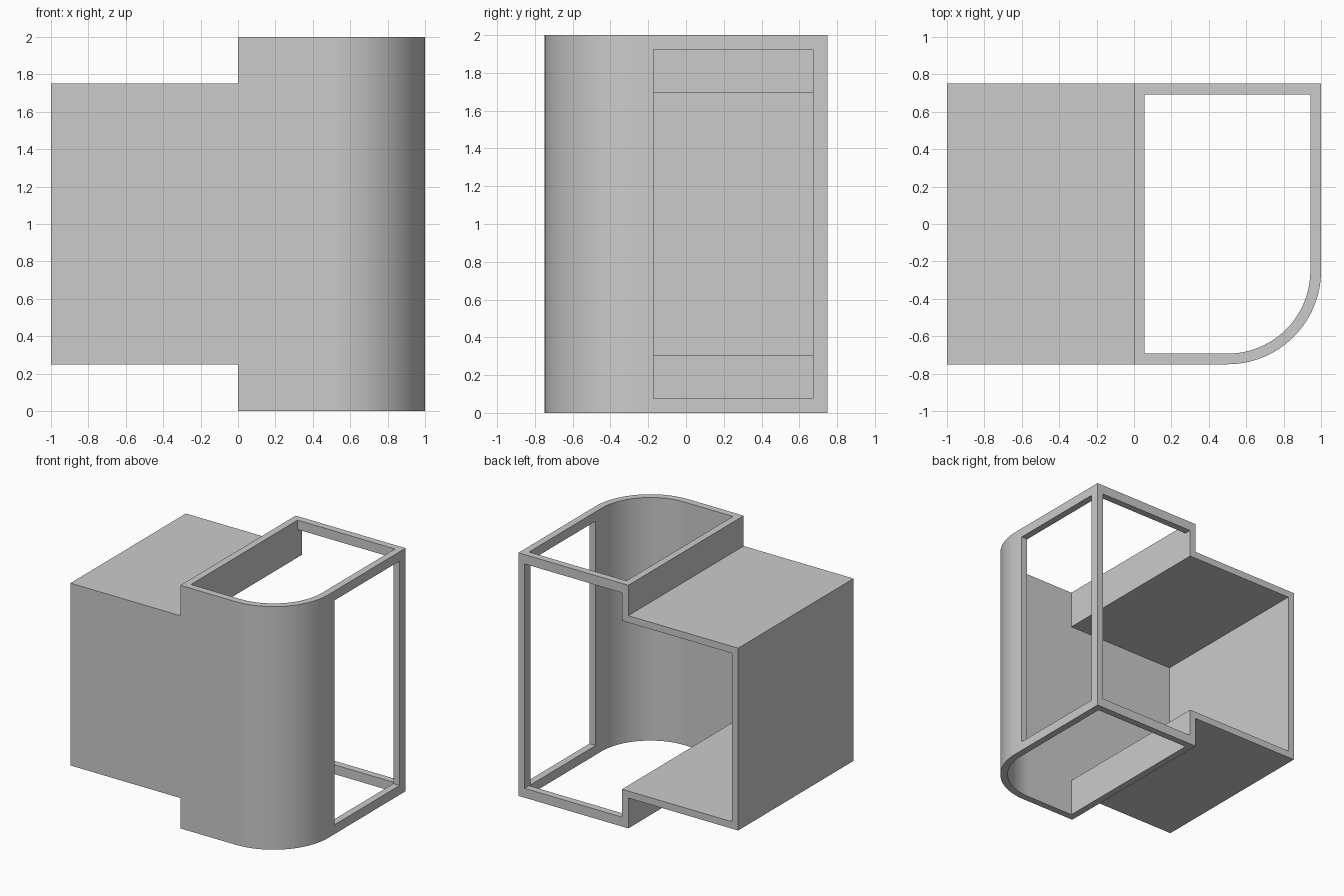
import bpy
import bmesh
import math

cube = bpy.data.objects.get("Cube")
if cube:
    bpy.data.objects.remove(cube, do_unlink=True)

HALF_DEPTH = 0.75
WALL = 0.057
FRAME = 0.077
RADIUS = 0.5
STEP = 0.25

grey = bpy.data.materials.new("light_grey")
grey.use_nodes = True
grey.diffuse_color = (0.6, 0.6, 0.6, 1)
grey.node_tree.nodes["Principled BSDF"].inputs["Base Color"].default_value = grey.diffuse_color


def prism(name, outline, z0, z1):
    """Upright solid with the given plan outline."""
    bm = bmesh.new()
    base = bm.faces.new([bm.verts.new((x, y, z0)) for x, y in outline])
    top = bmesh.ops.extrude_face_region(bm, geom=[base])["geom"]
    verts = [v for v in top if isinstance(v, bmesh.types.BMVert)]
    bmesh.ops.translate(bm, verts=verts, vec=(0, 0, z1 - z0))
    bmesh.ops.recalc_face_normals(bm, faces=bm.faces)
    mesh = bpy.data.meshes.new(name)
    bm.to_mesh(mesh)
    bm.free()
    mesh.materials.append(grey)
    obj = bpy.data.objects.new(name, mesh)
    bpy.context.collection.objects.link(obj)
    return obj


def box(name, x0, x1, y0, y1, z0, z1):
    return prism(name, [(x0, y0), (x1, y0), (x1, y1), (x0, y1)], z0, z1)


def rounded_plan(inset):
    """Rectangle with one large rounded front corner."""
    lo, hi, d = inset, 1 - inset, HALF_DEPTH - inset
    r, n = RADIUS - inset, 24
    arc = [(RADIUS + r * math.sin(a), RADIUS - HALF_DEPTH - r * math.cos(a))
           for a in (math.pi / 2 * i / n for i in range(n + 1))]
    return [(lo, -d)] + arc + [(hi, d), (lo, d)]


def combine(target, tool, operation):
    mod = target.modifiers.new(tool.name, "BOOLEAN")
    mod.object, mod.operation, mod.solver = tool, operation, "EXACT"
    bpy.context.view_layer.objects.active = target
    bpy.ops.object.modifier_apply(modifier=mod.name)
    bpy.data.objects.remove(tool, do_unlink=True)


# Outer volume: tall rounded bay with a lower box beside it
shell = prism("hollow_shell", rounded_plan(0), 0, 2)
side_box = box("side_box", -1, 0.02, -HALF_DEPTH, HALF_DEPTH, STEP, 2 - STEP)
combine(shell, side_box, "UNION")

# Shaft open at top and bottom
combine(shell, prism("shaft", rounded_plan(WALL), -1, 3), "DIFFERENCE")

# Side box interior, open to the shaft and the back
combine(shell, box("box_interior", WALL - 1, 0.2, WALL - HALF_DEPTH, 1,
                   STEP + WALL, 2 - STEP - WALL), "DIFFERENCE")

# Framed openings in the back and the side of the tall bay
combine(shell, box("back_opening", WALL, 1 - WALL, 0.3, 1, FRAME, 2 - FRAME), "DIFFERENCE")
combine(shell, box("side_window", 0.8, 1.2, -0.173, HALF_DEPTH - FRAME,
                   FRAME, 2 - FRAME), "DIFFERENCE")

bpy.ops.object.select_all(action="DESELECT")
shell.select_set(True)
bpy.context.view_layer.objects.active = shell
bpy.ops.object.shade_smooth_by_angle(angle=math.radians(30))
